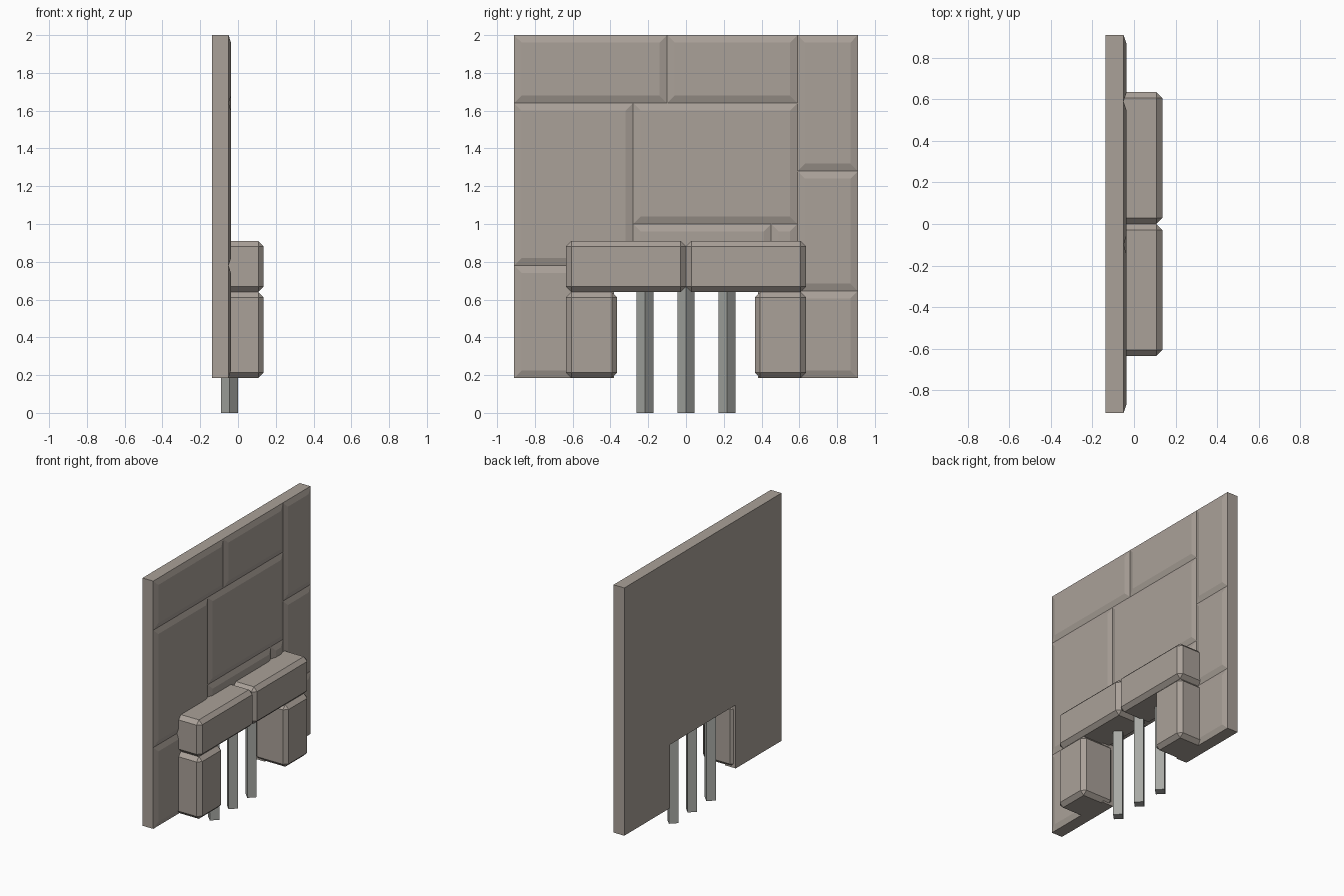
import bpy, bmesh, math

if "Cube" in bpy.data.objects:
    bpy.data.objects.remove(bpy.data.objects["Cube"])

def material(name, col):
    m = bpy.data.materials.new(name)
    m.diffuse_color = (*col, 1)
    m.use_nodes = True
    m.node_tree.nodes["Principled BSDF"].inputs["Base Color"].default_value = m.diffuse_color
    return m

STONE = material("stone", (0.40, 0.355, 0.315))
METAL = material("metal", (0.39, 0.40, 0.375))

def finish(bm, name, mat):
    bmesh.ops.recalc_face_normals(bm, faces=bm.faces)
    me = bpy.data.meshes.new(name)
    bm.to_mesh(me)
    bm.free()
    me.materials.append(mat)
    ob = bpy.data.objects.new(name, me)
    bpy.context.collection.objects.link(ob)
    return ob

def block(name, x, y, z, chamfer):
    bm = bmesh.new()
    bmesh.ops.create_cube(bm, size=1)
    for v in bm.verts:
        v.co = [(a + b) / 2 + c * (b - a) for c, (a, b) in zip(v.co, (x, y, z))]
    bmesh.ops.bevel(bm, geom=bm.edges[:], offset=chamfer, segments=1,
                    profile=0.5, affect='EDGES')
    return finish(bm, name, STONE)

BACK, GROOVE, FACE = -0.137, -0.05, -0.037
W, Z0, Z1 = 0.91, 0.185, 2.0
DOOR_Y, DOOR_Z = 0.38, 0.65

# wall slab with the opening cut into its lower edge
bm = bmesh.new()
outline = [(-W, Z0), (-DOOR_Y, Z0), (-DOOR_Y, DOOR_Z), (DOOR_Y, DOOR_Z),
           (DOOR_Y, Z0), (W, Z0), (W, Z1), (-W, Z1)]
f = bm.faces.new([bm.verts.new((BACK, y, z)) for y, z in outline])
ext = bmesh.ops.extrude_face_region(bm, geom=[f])["geom"]
for v in ext:
    if isinstance(v, bmesh.types.BMVert):
        v.co.x = GROOVE
finish(bm, "wall_slab", STONE)

# raised facing stones: y0, y1, z0, z1
stones = [
    (-W, -0.10, 1.64, Z1), (-0.10, 0.59, 1.64, Z1), (0.59, W, 1.28, Z1),
    (-W, -0.28, 0.78, 1.64), (-0.28, 0.59, 1.00, 1.64),
    (-0.28, 0.45, DOOR_Z, 1.00), (0.45, 0.59, 0.645, 1.00),
    (0.59, W, 0.645, 1.28), (-W, -DOOR_Y, Z0, 0.78), (DOOR_Y, W, Z0, 0.645),
]
for i, (y0, y1, z0, z1) in enumerate(stones):
    bm = bmesh.new()
    c = 0.04
    rings = []
    for x, d in ((GROOVE, 0), (FACE, c)):
        rings.append([bm.verts.new((x, y, z)) for y, z in (
            (y0 + d, z0 + d), (y1 - d, z0 + d), (y1 - d, z1 - d), (y0 + d, z1 - d))])
    lo, hi = rings
    bm.faces.new(hi)
    for k in range(4):
        n = (k + 1) % 4
        bm.faces.new((lo[k], lo[n], hi[n], hi[k]))
    ob = finish(bm, f"facing_stone_{i + 1}", STONE)
    # open shells: make sure they face outward
    if ob.data.polygons[0].normal.x < 0:
        ob.data.flip_normals()

# door frame: two jambs and two lintel stones
for side, s in (("left", -1), ("right", 1)):
    block(f"jamb_{side}", (-0.13, 0.136), sorted((s * 0.365, s * 0.635)), (Z0, 0.64), 0.028)
    block(f"lintel_{side}", (-0.13, 0.136), sorted((0, s * 0.635)), (0.64, 0.91), 0.028)

# square bars set corner-on in the opening
for i, y in enumerate((-0.217, 0, 0.217)):
    bm = bmesh.new()
    bmesh.ops.create_cone(bm, cap_ends=True, segments=4, radius1=0.045,
                          radius2=0.045, depth=0.7)
    bmesh.ops.translate(bm, verts=bm.verts, vec=(-0.045, y, 0.35))
    # make sure corners point along the x and y axes
    ang = math.atan2(bm.verts[:][0].co.y - y, bm.verts[:][0].co.x + 0.045)
    ca, sa = math.cos(-ang), math.sin(-ang)
    for v in bm.verts:
        dx, dy = v.co.x + 0.045, v.co.y - y
        v.co.x, v.co.y = -0.045 + dx * ca - dy * sa, y + dx * sa + dy * ca
    finish(bm, f"bar_{i + 1}", METAL)
